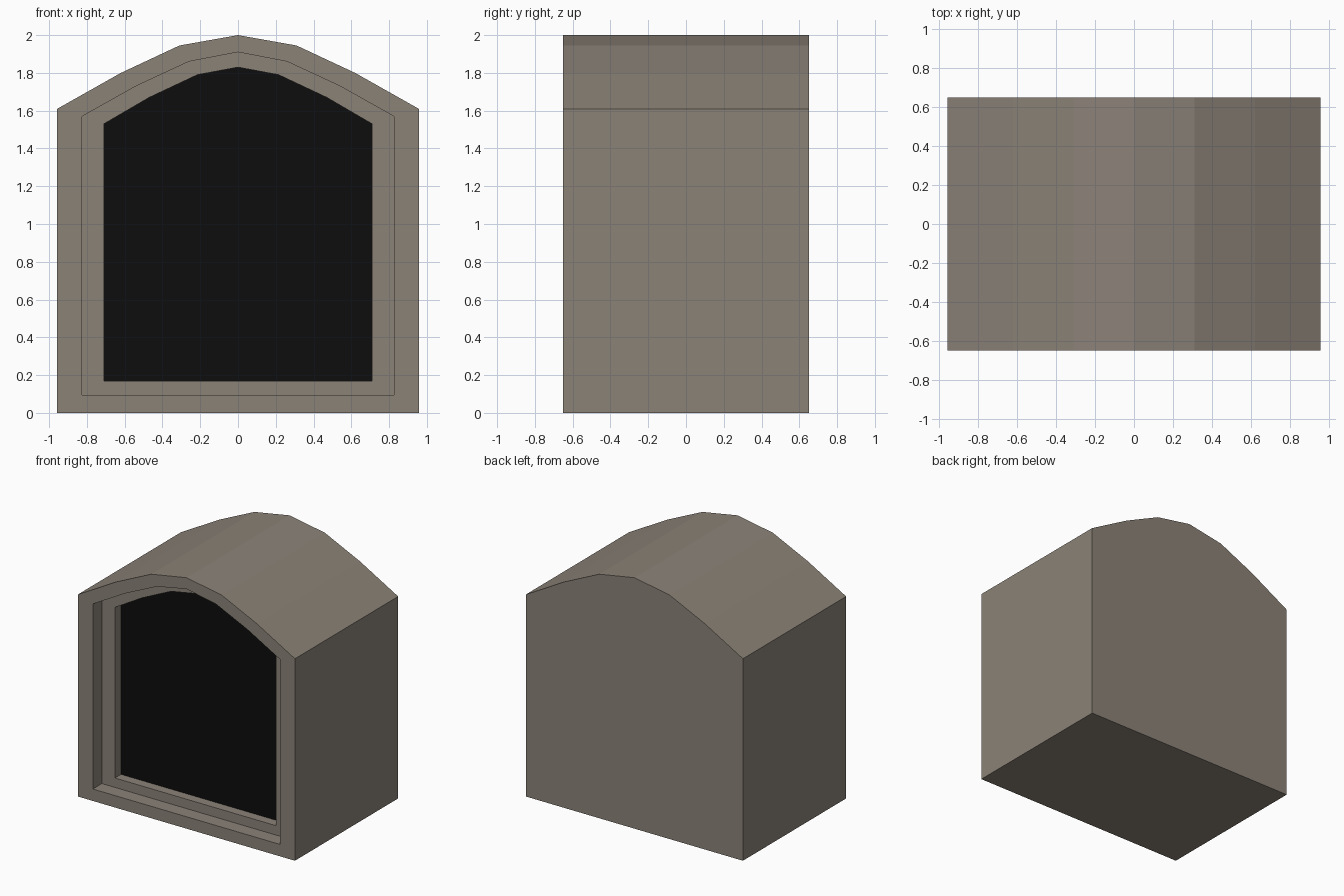
import bpy, bmesh

if "Cube" in bpy.data.objects:
    bpy.data.objects.remove(bpy.data.objects["Cube"])


def material(name, rgb):
    m = bpy.data.materials.new(name)
    m.diffuse_color = (*rgb, 1)
    m.use_nodes = True
    m.node_tree.nodes["Principled BSDF"].inputs["Base Color"].default_value = m.diffuse_color
    return m


stone = material("warm grey stone", (0.258, 0.224, 0.186))
black = material("black opening", (0.004, 0.004, 0.004))


def arch(half, bottom):
    """Closed arched outline from its right half (eave to peak)."""
    right = [(half[0][0], bottom)] + half
    left = [(-x, z) for x, z in reversed(right) if x > 0]
    return right + left


outer = arch([(0.957, 1.61), (0.62, 1.80), (0.31, 1.945), (0, 2.0)], 0.0)
middle = arch([(0.825, 1.57), (0.54, 1.73), (0.26, 1.86), (0, 1.91)], 0.095)
inner = arch([(0.71, 1.53), (0.47, 1.67), (0.215, 1.79), (0, 1.83)], 0.17)

# Loops from the back, over the front frame and down the two recess steps
sections = [(outer, 0.65), (outer, -0.65), (middle, -0.65),
            (middle, -0.536), (inner, -0.536), (inner, -0.46)]


def build(name, sections, mat, cap_first, cap_last):
    bm = bmesh.new()
    rings = [[bm.verts.new((x, y, z)) for x, z in p] for p, y in sections]
    for a, b in zip(rings, rings[1:]):
        n = len(a)
        for i in range(n):
            j = (i + 1) % n
            bm.faces.new((a[i], a[j], b[j], b[i]))
    if cap_first:
        bm.faces.new(list(reversed(rings[0])))
    if cap_last:
        bm.faces.new(rings[-1])
    # the outline runs anticlockwise seen from the front
    mesh = bpy.data.meshes.new(name)
    bm.to_mesh(mesh)
    bm.free()
    mesh.materials.append(mat)
    ob = bpy.data.objects.new(name, mesh)
    bpy.context.collection.objects.link(ob)
    return ob


# Arched stone body with stepped frame, closed at the back
build("arched_body", sections, stone, True, False)
# Black panel filling the opening
build("opening_panel", [(inner, -0.46)], black, False, True)
